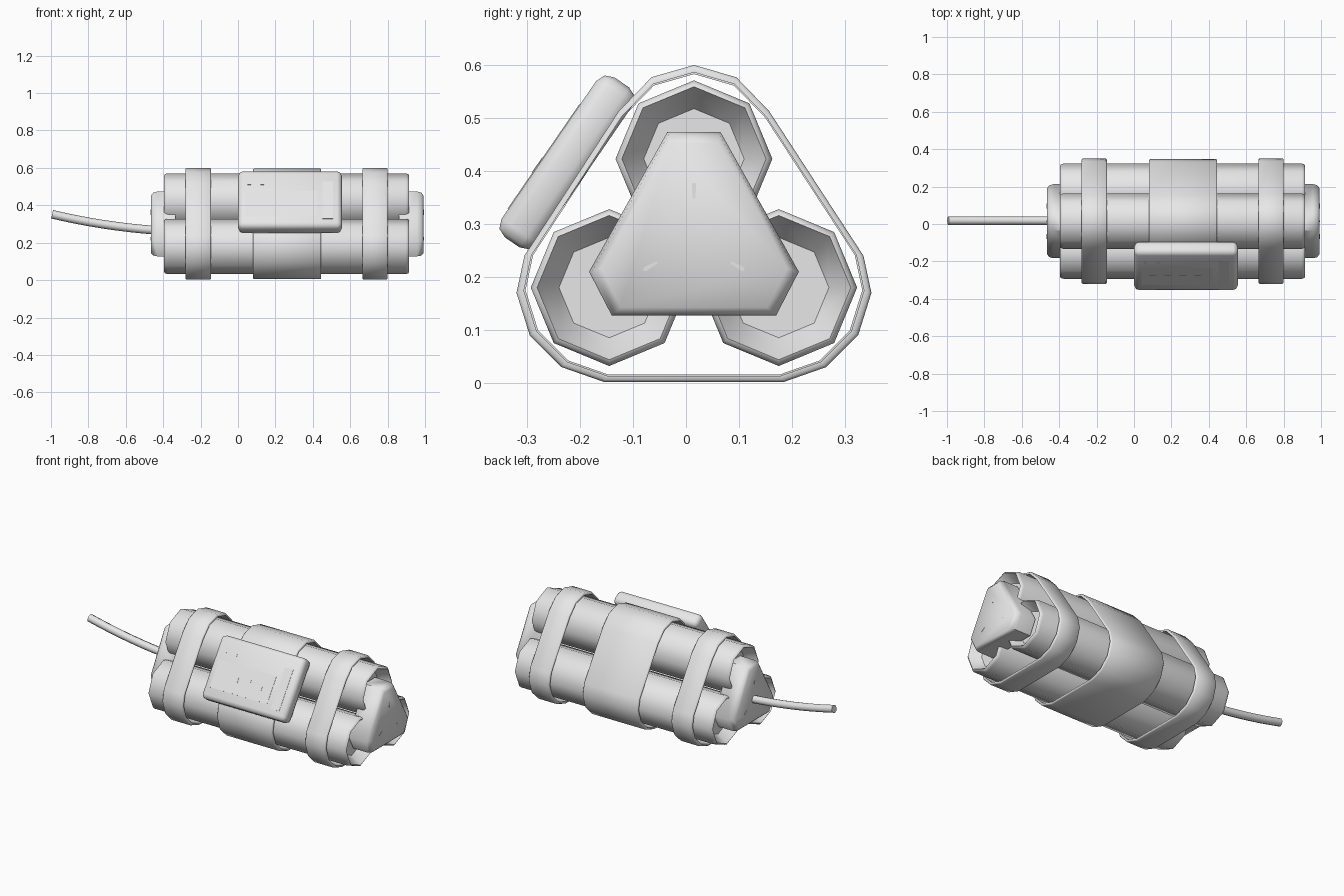
import bpy, bmesh, math
from mathutils import Matrix, Vector

cube = bpy.data.objects.get("Cube")
if cube:
    bpy.data.objects.remove(cube, do_unlink=True)

grey = bpy.data.materials.new("plain_grey")
grey.use_nodes = True
grey.diffuse_color = (0.8, 0.8, 0.8, 1)
grey.node_tree.nodes["Principled BSDF"].inputs["Base Color"].default_value = (0.8, 0.8, 0.8, 1)

CY, CZ = 0.015, 0.268  # axis of the bundle


def finish(name, bm, smooth=60):
    bmesh.ops.recalc_face_normals(bm, faces=bm.faces)
    mesh = bpy.data.meshes.new(name)
    bm.to_mesh(mesh)
    bm.free()
    mesh.materials.append(grey)
    obj = bpy.data.objects.new(name, mesh)
    bpy.context.collection.objects.link(obj)
    bpy.ops.object.select_all(action="DESELECT")
    obj.select_set(True)
    bpy.context.view_layer.objects.active = obj
    bpy.ops.object.shade_smooth_by_angle(angle=math.radians(smooth))
    return obj


def loft(name, outline, sections, centre, loop=False, smooth=60):
    """Sweep a y-z outline along x; sections are (x, scale)."""
    bm = bmesh.new()
    cy, cz = centre
    rings = [[bm.verts.new((x, cy + (y - cy) * s, cz + (z - cz) * s))
              for y, z in outline] for x, s in sections]
    pairs = list(zip(rings, rings[1:]))
    if loop:
        pairs.append((rings[-1], rings[0]))
    else:
        bm.faces.new(rings[0])
        bm.faces.new(rings[-1])
    n = len(outline)
    for a, b in pairs:
        for i in range(n):
            j = (i + 1) % n
            bm.faces.new((a[i], a[j], b[j], b[i]))
    return finish(name, bm, smooth)


def mirrored(half):
    """Add the other end of a bar, reflected about y only."""
    return half + [(-y + 2 * CY, z) for y, z in reversed(half) if abs(y - CY) > 0.001]


# Three eight-sided tubes with recessed ends
X0, X1, R = -0.395, 0.915, 0.148
end = [(0.06, 0.64), (0.012, 0.87), (0.0, 0.92), (0.004, 0.97), (0.018, 1.0)]
sections = [(X0 + d, s) for d, s in end] + [(X1 - d, s) for d, s in reversed(end)]
for name, y, z in (("top_tube", CY, 0.423), ("front_tube", CY - 0.16, 0.18),
                   ("back_tube", CY + 0.16, 0.18)):
    octagon = [(y + R * math.sin(k * math.pi / 4), z + R * math.cos(k * math.pi / 4))
               for k in range(8)]
    loft(name, octagon, sections, (y, z), smooth=50)

# Straps and the wide centre wrap
wrap = mirrored([(CY, 0.6), (0.095, 0.577), (0.157, 0.513), (0.335, 0.24),
                 (0.35, 0.17), (0.325, 0.09), (0.265, 0.03), (0.185, 0.002)])
for name, a, b, s in (("left_strap", 0.665, 0.8, 1.0), ("right_strap", -0.28, -0.145, 1.0),
                      ("centre_wrap", 0.08, 0.445, 0.99)):
    loft(name, wrap, [(a, s * 0.958), (a, s * 0.985), (a + 0.006, s),
                      (b - 0.006, s), (b, s * 0.985), (b, s * 0.958)], (CY, CZ), True)

# Three-cornered end caps, each with three small slots
cap = mirrored([(0.065, 0.474), (0.213, 0.21), (0.17, 0.127)])
for side, tip, sign in (("left", 0.992, 1), ("right", -0.465, -1)):
    loft(side + "_cap", cap, [(tip - sign * d, s) for d, s in
                              ((0.13, 1), (0.035, 1), (0.012, 0.97), (0, 0.89))], (CY, CZ))
    for k in range(3):
        bm = bmesh.new()
        bmesh.ops.create_cone(bm, cap_ends=True, segments=8, radius1=0.004,
                              radius2=0.004, depth=0.004)
        for v in bm.verts:
            v.co.y += math.copysign(0.011, v.co.y)
        # Lay the slot on the cap face, pointing away from the axis
        place = (Matrix.Translation((tip, CY, CZ))
                 @ Matrix.Rotation(k * math.tau / 3, 4, "X")
                 @ Matrix.Translation((0, 0, 0.095))
                 @ Matrix.Rotation(math.pi / 2, 4, "X")
                 @ Matrix.Rotation(math.pi / 2, 4, "Y"))
        bmesh.ops.transform(bm, matrix=place, verts=bm.verts)
        finish(f"{side}_cap_slot_{k + 1}", bm, 30)

# Slanted timer box: local x along the bundle, y up the slope, z outward
up = Vector((0, 0.566, 0.824))
out = Vector((0, -0.824, 0.566))
slope = Matrix((Vector((1, 0, 0)), up, out)).transposed().to_4x4()


def plate(name, x, u, n, size, bevel=0.0, segments=1):
    bm = bmesh.new()
    bmesh.ops.create_cube(bm, size=1)
    bmesh.ops.scale(bm, vec=size, verts=bm.verts)
    if bevel:
        bmesh.ops.bevel(bm, geom=bm.edges[:], offset=bevel, segments=segments,
                        profile=0.5, affect="EDGES")
    bmesh.ops.transform(bm, matrix=slope @ Matrix.Translation((x, u, n)), verts=bm.verts)
    return finish(name, bm, 50)


plate("timer_box", 0.278, 0.216, 0.421, (0.555, 0.366, 0.083), 0.025, 2)
FACE = 0.4625
plate("timer_screen", 0.23, 0.18, FACE, (0.38, 0.16, 0.003))
plate("timer_button", 0.48, 0.2, FACE, (0.055, 0.24, 0.003))
for k in range(4):
    plate(f"screen_mark_{k + 1}", 0.1 + 0.08 * k, 0.18, FACE + 0.001, (0.035, 0.035, 0.003))
for k in range(2):
    plate(f"indicator_{k + 1}", 0.06 + 0.07 * k, 0.31, FACE, (0.018, 0.018, 0.003))

# Gently sagging fuse
curve = bpy.data.curves.new("fuse", "CURVE")
curve.dimensions = "3D"
curve.bevel_depth = 0.023
curve.bevel_resolution = 2
curve.use_fill_caps = True
path = curve.splines.new("POLY")
steps = 8
path.points.add(steps)
for i, p in enumerate(path.points):
    t = i / steps
    p.co = (-0.994 + 0.55 * t, CY + 0.003, 0.352 - 0.13 * t + 0.045 * t * t, 1)
path.use_smooth = True
curve.materials.append(grey)
bpy.context.collection.objects.link(bpy.data.objects.new("fuse", curve))
